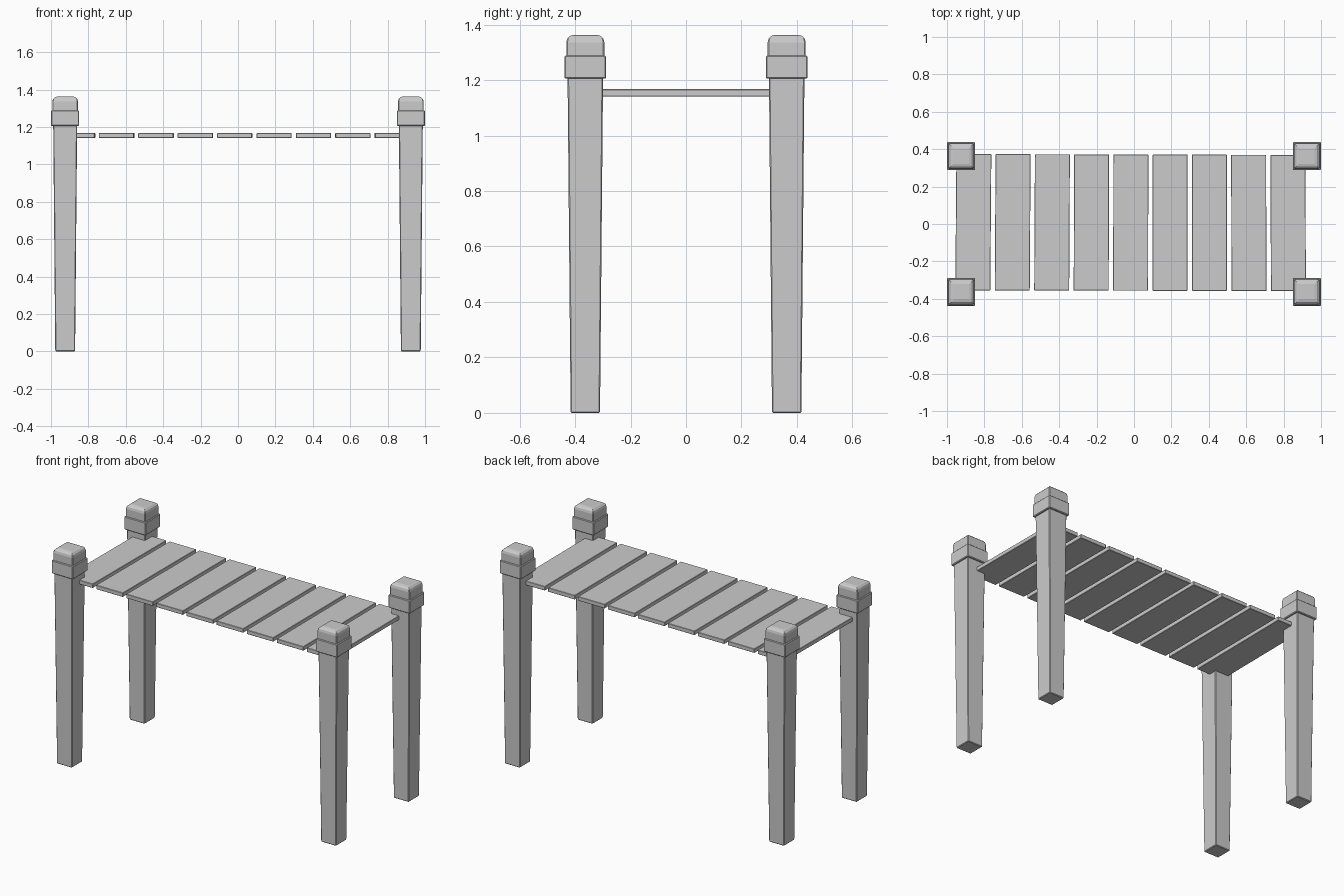
import bpy, bmesh

if "Cube" in bpy.data.objects:
    bpy.data.objects.remove(bpy.data.objects["Cube"])


def loft(name, rings, loc, bevel=0.003):
    """Square column through (half width, z) rings, with lightly bevelled edges."""
    bm = bmesh.new()
    loops = []
    for h, z in rings:
        loops.append([bm.verts.new((sx * h, sy * h, z))
                      for sx, sy in ((-1, -1), (1, -1), (1, 1), (-1, 1))])
    for a, b in zip(loops, loops[1:]):
        for i in range(4):
            j = (i + 1) % 4
            bm.faces.new((a[i], a[j], b[j], b[i]))
    bm.faces.new(loops[0][::-1])
    bm.faces.new(loops[-1])
    return finish(name, bm, loc, bevel)


def finish(name, bm, loc, bevel, segments=1):
    mesh = bpy.data.meshes.new(name)
    bm.to_mesh(mesh)
    bm.free()
    ob = bpy.data.objects.new(name, mesh)
    ob.location = loc
    bpy.context.collection.objects.link(ob)
    mod = ob.modifiers.new("edge_bevel", 'BEVEL')
    mod.width = bevel
    mod.segments = segments
    mod.limit_method = 'ANGLE'
    return ob


# Four tapered corner posts, each with a collar and a rounded cap
for xname, x in (("left", -0.924), ("right", 0.924)):
    for yname, y in (("front", -0.363), ("back", 0.363)):
        tag = f"{yname}_{xname}"
        loc = (x, y, 0)
        loft(f"{tag}_post", [(0.053, 0), (0.064, 1.21)], loc, 0.004)
        loft(f"{tag}_collar", [(0.075, 1.205), (0.075, 1.288)], loc, 0.004)
        bm = bmesh.new()
        bmesh.ops.create_cube(bm, size=1)
        bmesh.ops.scale(bm, vec=(0.137, 0.137, 0.085), verts=bm.verts)
        bmesh.ops.translate(bm, vec=(0, 0, 1.3205), verts=bm.verts)
        top = [e for e in bm.edges if all(v.co.z > 1.34 for v in e.verts)]
        bmesh.ops.bevel(bm, geom=top, offset=0.027, segments=3,
                        profile=0.5, affect='EDGES')
        cap = finish(f"{tag}_cap", bm, loc, 0.004)
        cap.modifiers["edge_bevel"].angle_limit = 1.2

# Nine deck planks with narrow gaps, each very slightly skewed
for i in range(9):
    bm = bmesh.new()
    bmesh.ops.create_cube(bm, size=1)
    bmesh.ops.scale(bm, vec=(0.187, 0.728, 0.026), verts=bm.verts)
    for v in bm.verts:
        v.co.x += v.co.y * (0.008 - 0.0015 * i)
    finish(f"plank_{i + 1}", bm, (-0.859 + 0.2104 * i, 0.0095 - 0.0005 * i, 1.154), 0.002)
